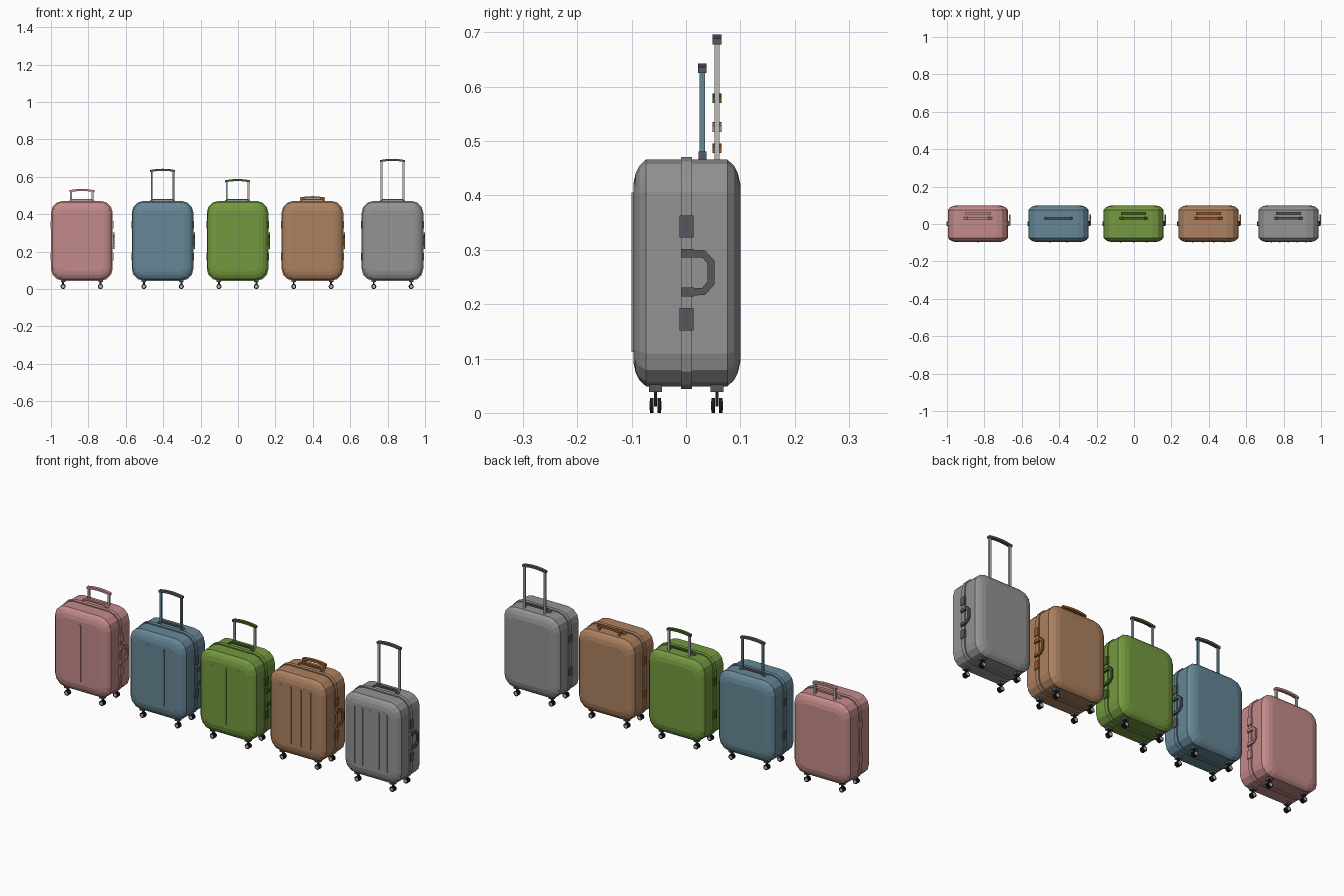
import bpy, bmesh, math
from mathutils import Vector

if "Cube" in bpy.data.objects:
    bpy.data.objects.remove(bpy.data.objects["Cube"])


def material(name, hexcode):
    def lin(c):
        return c / 12.92 if c <= 0.04045 else ((c + 0.055) / 1.055) ** 2.4
    m = bpy.data.materials.new(name)
    rgb = [lin(int(hexcode[i:i + 2], 16) / 255) for i in (0, 2, 4)]
    m.diffuse_color = (*rgb, 1)
    m.use_nodes = True
    m.node_tree.nodes["Principled BSDF"].inputs["Base Color"].default_value = m.diffuse_color
    return m


PINK = material("dusty pink", "C48A8A")
BLUE = material("steel blue", "668796")
GREEN = material("leaf green", "74993F")
BROWN = material("tan brown", "AC8160")
GRAY = material("mid gray", "939393")
SLATE = material("dark slate", "54585C")
DARK_GREEN = material("dark green", "44611F")
RUST = material("rust brown", "96592A")
METAL = material("light metal", "BBBBBB")
BLACK = material("black rubber", "1C1C1C")


def loft(bm, rings):
    """Join equal-length rings of points into a closed solid."""
    vr = [[bm.verts.new(p) for p in r] for r in rings]
    n = len(vr[0])
    for a, b in zip(vr, vr[1:]):
        for i in range(n):
            bm.faces.new((a[i], a[(i + 1) % n], b[(i + 1) % n], b[i]))
    bm.faces.new(vr[0])
    bm.faces.new(vr[-1])


def box(bm, x0, x1, y0, y1, z0, z1):
    loft(bm, [[(x0, y0, z), (x1, y0, z), (x1, y1, z), (x0, y1, z)] for z in (z0, z1)])


def slab_xz(bm, outline, y0, y1):
    loft(bm, [[(x, y, z) for x, z in outline] for y in (y0, y1)])


def disc(bm, x, z, r, y0, y1, n=16):
    slab_xz(bm, [(x + r * math.cos(2 * math.pi * i / n), z + r * math.sin(2 * math.pi * i / n))
                 for i in range(n)], y0, y1)


def finish(name, bm, mat, cx):
    bmesh.ops.recalc_face_normals(bm, faces=bm.faces)
    me = bpy.data.meshes.new(name)
    bm.to_mesh(me)
    bm.free()
    me.materials.append(mat)
    ob = bpy.data.objects.new(name, me)
    ob.location.x = cx
    bpy.context.collection.objects.link(ob)
    return ob


def rounded_rect(hx, hz, r, y, zc=0.2575, seg=3):
    pts = []
    for q, (sx, sz) in enumerate(((1, 1), (-1, 1), (-1, -1), (1, -1))):
        for i in range(seg + 1):
            a = math.pi / 2 * (q + i / seg)
            pts.append((sx * (hx - r) + r * math.cos(a), y, zc + sz * (hz - r) + r * math.sin(a)))
    return pts


# half of the shell section: distance from the middle, inset of the outline
SHELL = [(0.075, 0), (0.087, 0.011), (0.094, 0.025), (0.0985, 0.045)]


def suitcase(label, cx, body, accent, rod, ribs, top, rod_y=0.057):
    # shell
    bm = bmesh.new()
    section = [(-y * 0.985, i) for y, i in reversed(SHELL)] + [(y * 1.015, i) for y, i in SHELL]
    loft(bm, [rounded_rect(0.16 - i, 0.2085 - i, max(0.06 - i * 0.7, 0.02), y) for y, i in section])
    finish(label + "_shell", bm, body, cx)

    # seam rim around the middle
    bm = bmesh.new()
    loft(bm, [rounded_rect(0.165, 0.2135, 0.064, y) for y in (-0.009, 0.011)])
    finish(label + "_rim", bm, body, cx)

    # raised ribs on the front
    bm = bmesh.new()
    for k in range(ribs):
        x = 0.28 * ((k + 1) / (ribs + 1) - 0.5)
        box(bm, x - 0.004, x + 0.004, -0.1, -0.09, 0.112, 0.405)
    finish(label + "_front_ribs", bm, body, cx)

    # latches on the right, hinges on the left
    for side, part in ((1, "latches"), (-1, "hinges")):
        bm = bmesh.new()
        out = 0.169 if side > 0 else 0.1675
        for z in (0.1725, 0.343):
            box(bm, *sorted((side * 0.155, side * out)), -0.012, 0.014, z - 0.0205, z + 0.0205)
        finish(label + "_" + part, bm, accent, cx)

    # folded D-shaped side handle
    bm = bmesh.new()
    half_out = [(-0.008, 0.043), (0.035, 0.041), (0.052, 0.022)]
    half_in = [(0.04, 0.016), (0.03, 0.028), (-0.008, 0.028)]
    d = half_out + [(y, -z) for y, z in reversed(half_out)]
    d += [(y, -z) for y, z in reversed(half_in)] + half_in
    loft(bm, [[(x, y, 0.258 + z) for y, z in d] for x in (0.166, 0.174)])
    for s in (1, -1):
        z = 0.258 + s * 0.0355
        box(bm, 0.155, 0.172, -0.009, 0.015, z - 0.008, z + 0.008)
    finish(label + "_side_handle", bm, accent, cx)

    # low carry handle on top
    bm = bmesh.new()
    arch = [(-0.08, 0.462), (-0.055, 0.481), (0.055, 0.481), (0.08, 0.462),
            (0.066, 0.462), (0.052, 0.473), (-0.052, 0.473), (-0.066, 0.462)]
    slab_xz(bm, arch, 0.023, 0.038)
    finish(label + "_carry_handle", bm, accent, cx)

    # telescopic rods
    bm = bmesh.new()
    for s in (1, -1):
        box(bm, s * 0.058 - 0.005, s * 0.058 + 0.005, rod_y - 0.005, rod_y + 0.005, 0.45, top - 0.012)
    finish(label + "_rods", bm, rod, cx)

    # curved grip across the rods
    bm = bmesh.new()
    xs = [0.067 * (i / 4 - 1) for i in range(9)]
    upper = [(x, top - 0.007 * (x / 0.067) ** 2) for x in xs]
    slab_xz(bm, upper + [(x, z - 0.011) for x, z in reversed(upper)], rod_y - 0.008, rod_y + 0.008)
    finish(label + "_grip", bm, accent, cx)

    # four twin casters
    mount, tyres, hubs = bmesh.new(), bmesh.new(), bmesh.new()
    for x in (-0.1, 0.1):
        for y in (-0.056, 0.057):
            box(mount, x - 0.012, x + 0.012, y - 0.012, y + 0.012, 0.038, 0.055)
            box(tyres, x - 0.005, x + 0.005, y - 0.003, y + 0.003, 0.012, 0.04)
            for s in (-1, 1):
                disc(tyres, x, 0.0135, 0.0135, y + s * 0.004, y + s * 0.010)
                disc(hubs, x, 0.0135, 0.008, y + s * 0.009, y + s * 0.011, 12)
    finish(label + "_caster_mounts", mount, SLATE, cx)
    finish(label + "_caster_wheels", tyres, BLACK, cx)
    finish(label + "_wheel_hubs", hubs, METAL, cx)


suitcase("pink_case", -0.835, PINK, PINK, METAL, 1, 0.535)
suitcase("blue_case", -0.403, BLUE, SLATE, BLUE, 2, 0.643, 0.03)
suitcase("green_case", -0.002, GREEN, DARK_GREEN, METAL, 3, 0.588)
suitcase("brown_case", 0.398, BROWN, RUST, BROWN, 4, 0.496)
suitcase("gray_case", 0.826, GRAY, SLATE, METAL, 5, 0.696)
